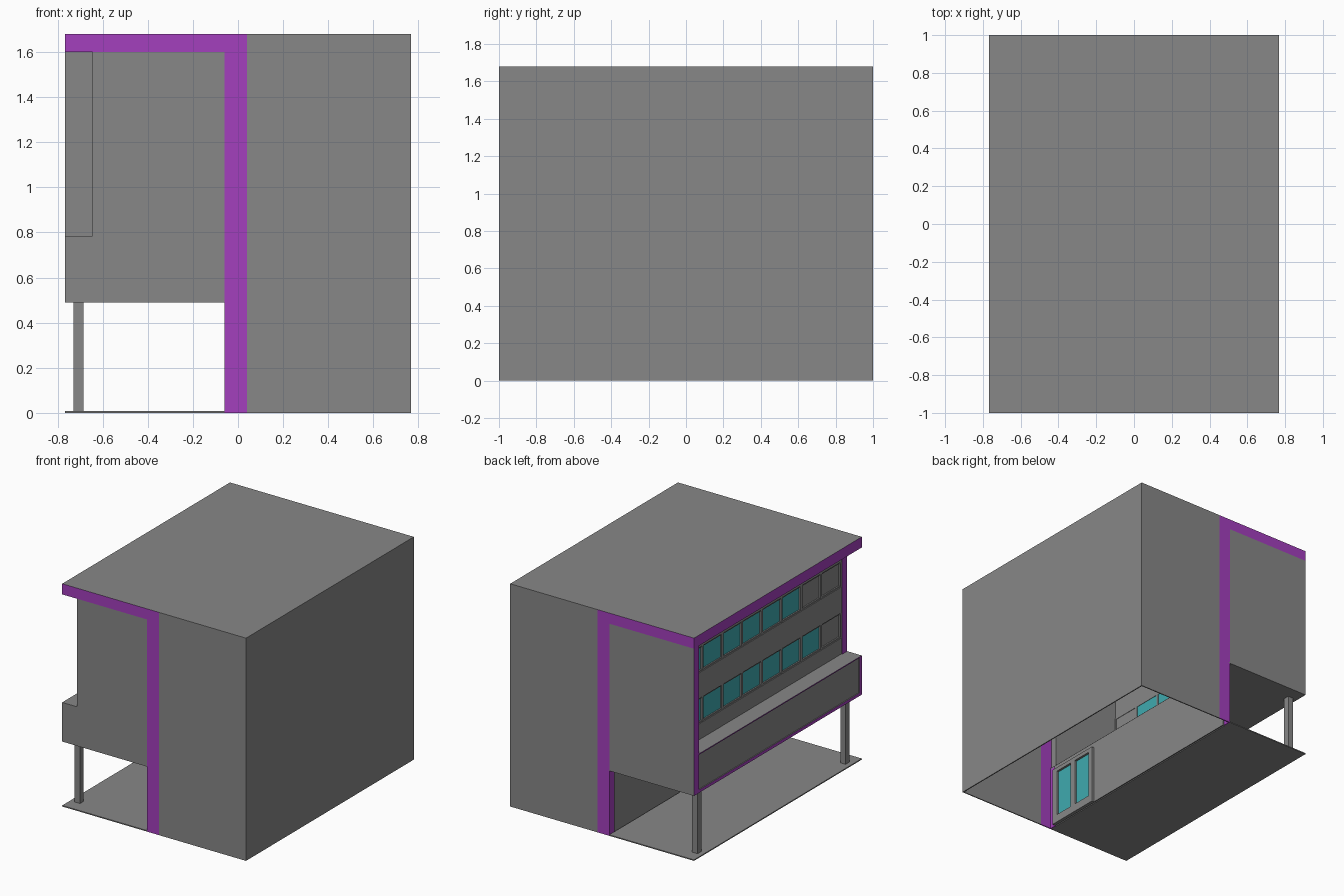
import bpy
import bmesh
from mathutils import Vector

cube = bpy.data.objects.get("Cube")
if cube:
    bpy.data.objects.remove(cube, do_unlink=True)


def material(name, rgb):
    m = bpy.data.materials.new(name)
    m.use_nodes = True
    m.diffuse_color = (*rgb, 1)
    m.node_tree.nodes["Principled BSDF"].inputs["Base Color"].default_value = (*rgb, 1)
    return m


GREY = material("concrete grey", (0.245, 0.245, 0.245))
PURPLE = material("purple trim", (0.37, 0.05, 0.51))
TEAL = material("teal glass", (0.05, 0.4, 0.43))


def box(name, x, y, z, mat=GREY, trim=()):
    """Box from ranges; faces pointing along a direction in trim turn purple."""
    bm = bmesh.new()
    bmesh.ops.create_cube(bm, size=1)
    for v in bm.verts:
        v.co = Vector([r[0] if c < 0 else r[1] for c, r in zip(v.co, (x, y, z))])
    bm.normal_update()
    for f in bm.faces:
        f.material_index = int(any(f.normal.dot(Vector(d)) > 0.9 for d in trim))
    mesh = bpy.data.meshes.new(name)
    bm.to_mesh(mesh)
    bm.free()
    mesh.materials.append(mat)
    mesh.materials.append(PURPLE)
    obj = bpy.data.objects.new(name, mesh)
    bpy.context.collection.objects.link(obj)
    return obj


W, T = 0.767, 0.008            # half width, sheet thickness
TOP, EAVE = 1.68, 1.6          # roof top and overhang underside
FLOOR, LEDGE = 0.49, 0.785     # raised storey underside, balcony ledge
WALL_X, IN = -0.645, 0.94      # upper wall end, inner face of end walls
LEFT, FRONT, BACK = (-1, 0, 0), (0, -1, 0), (0, 1, 0)


def ends(a, b, side):
    return tuple(sorted((a * side, b * side)))


# Main block: open-bottomed shell
box("main_roof", (0.04, W), (-1, 1), (TOP - T, TOP))
box("side_wall", (W - T, W), (-1, 1), (0, TOP - T))
box("overhang_roof", (-W, 0.04), (-1, 1), (EAVE, TOP), trim=(LEFT, FRONT, BACK))

for side, word in ((-1, "front"), (1, "back")):
    sheet = ends(1 - T, 1, side)
    thick = ends(IN, 1, side)
    box(word + "_wall", (0.04, W - T), sheet, (0, TOP - T))
    box(word + "_purple_strip", (-0.06, 0.04), sheet, (0, EAVE), PURPLE)
    box(word + "_strip_return", (-0.06, -0.052), ends(IN, 1 - T, side), (0, FLOOR), PURPLE)
    # End wall of the raised storey, purple on its outer edge
    reach = WALL_X if side < 0 else -W
    box(word + "_end_wall", (reach, -0.06), thick, (FLOOR + T, EAVE), trim=(LEFT,))
    # Porch column
    box(word + "_column", (-0.73, -0.685), ends(0.86, 0.905, side), (0, FLOOR))

# Raised floor, balcony ledge and framed parapet
box("raised_floor", (-W, -0.052), (-1, 1), (FLOOR, FLOOR + T), trim=(LEFT,))
box("ledge_top", (-W, -0.615), (-1, IN), (LEDGE - T, LEDGE), trim=(LEFT,))
box("ledge_front_end", (-W, WALL_X), (-1, -0.972), (FLOOR + T, LEDGE - T), trim=(LEFT,))
box("parapet", (-0.76, -0.75), (-0.972, IN), (FLOOR + T, LEDGE - T))
box("parapet_bottom_trim", (-W, -0.76), (-0.972, IN), (FLOOR + T, 0.513), trim=(LEFT,))

# Window wall: solid bands with two rows of panes between
rows = ((0.905, 1.095, 1), (1.29, 1.48, 2))
bands = ((LEDGE, 0.905), (1.095, 1.29), (1.48, EAVE))
for i, band in enumerate(bands):
    box(f"wall_band_{i + 1}", (-0.638, -0.615), (-IN, IN), band)

COUNT = 8
step = 2 * IN / COUNT
for r, (low, high, blanks) in enumerate(rows):
    for i in range(COUNT):
        start = -IN + i * step
        blank = i < blanks
        kind = "blank_panel" if blank else "window_pane"
        box(f"{kind}_{r + 1}_{i + 1}", (-0.622, -0.616), (start, start + step),
            (low, high), GREY if blank else TEAL)
    for i in range(COUNT + 1):
        y = -IN + i * step
        box(f"mullion_{r + 1}_{i + 1}", (-0.634, -0.612),
            (max(y - 0.01, -IN), min(y + 0.01, IN)), (low, high))
    for word, z in (("sill", low), ("head", high - 0.01)):
        box(f"window_{word}_{r + 1}", (-0.632, -0.613), (-IN, IN), (z, z + 0.01))

# Ground floor wall with a two-pane glazed door at the front end
box("porch_wall", (-0.052, -0.044), (-0.5, IN), (0, FLOOR))
box("door_head", (-0.052, -0.044), (-IN, -0.5), (0.45, FLOOR))
for i, y in enumerate(((-IN, -0.89), (-0.74, -0.69), (-0.54, -0.5))):
    box(f"door_stile_{i + 1}", (-0.052, -0.025), y, (0, 0.45))
for i, y in enumerate(((-0.89, -0.74), (-0.69, -0.54))):
    box(f"door_glass_{i + 1}", (-0.048, -0.042), y, (0.06, 0.42), TEAL)
    box(f"door_bottom_rail_{i + 1}", (-0.052, -0.025), y, (0, 0.06))
    box(f"door_top_rail_{i + 1}", (-0.052, -0.025), y, (0.42, 0.45))

# Porch paving
box("porch_slab", (-W, -0.06), (-1, 1), (0, T))
